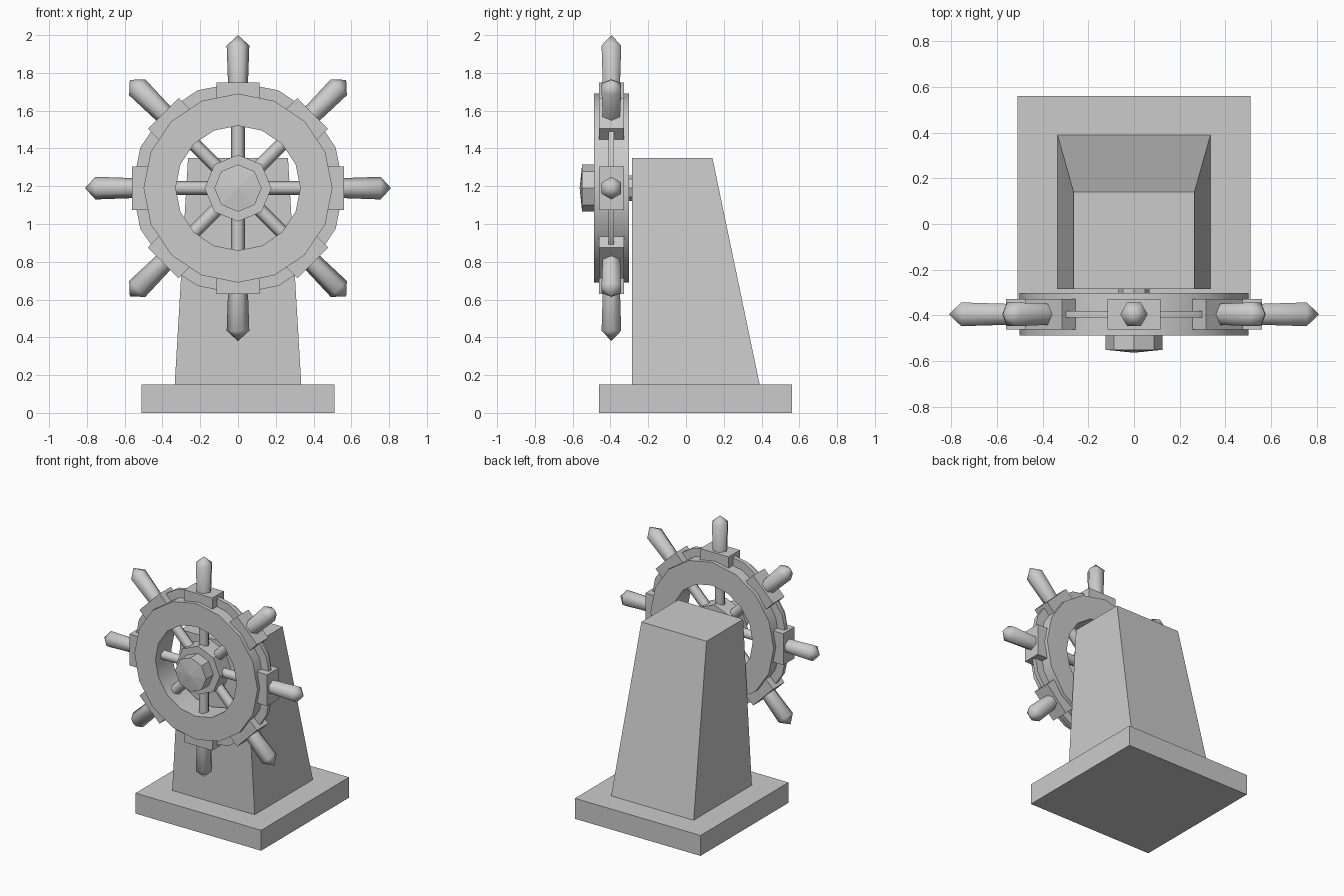
import bpy, bmesh
from math import pi, cos, sin, radians
from mathutils import Matrix, Vector

cube = bpy.data.objects.get("Cube")
if cube:
    bpy.data.objects.remove(cube)

GREY = (0.6, 0.6, 0.6, 1)
grey = bpy.data.materials.new("plain_grey")
grey.use_nodes = True
grey.diffuse_color = GREY
grey.node_tree.nodes["Principled BSDF"].inputs["Base Color"].default_value = GREY

# Wheel frame: local z of turned parts points forward (-y)
CENTRE = Matrix.Translation((0, -0.395, 1.19))
FORWARD = CENTRE @ Matrix.Rotation(pi / 2, 4, 'X')


def finish(name, bm, matrix=Matrix(), smooth=None):
    bmesh.ops.recalc_face_normals(bm, faces=bm.faces)
    mesh = bpy.data.meshes.new(name)
    bm.to_mesh(mesh)
    bm.free()
    mesh.transform(matrix)
    mesh.materials.append(grey)
    obj = bpy.data.objects.new(name, mesh)
    bpy.context.collection.objects.link(obj)
    if smooth:
        bpy.ops.object.select_all(action='DESELECT')
        obj.select_set(True)
        bpy.context.view_layer.objects.active = obj
        bpy.ops.object.shade_smooth_by_angle(angle=radians(smooth))
    return obj


def turned(name, profile, sides, matrix, closed=False, smooth=None):
    """Spin a (radius, height) profile round local z."""
    bm = bmesh.new()
    rings = []
    for r, h in profile:
        if r == 0:
            rings.append([bm.verts.new((0, 0, h))] * sides)
        else:
            angles = [2 * pi * i / sides for i in range(sides)]
            rings.append([bm.verts.new((r * cos(a), r * sin(a), h)) for a in angles])
    pairs = list(zip(rings, rings[1:]))
    if closed:
        pairs.append((rings[-1], rings[0]))
    for low, high in pairs:
        for i in range(sides):
            j = (i + 1) % sides
            corners = dict.fromkeys((low[i], low[j], high[j], high[i]))
            bm.faces.new(list(corners))
    return finish(name, bm, matrix, smooth)


def box(name, low, high, matrix=Matrix(), shape=None):
    bm = bmesh.new()
    bmesh.ops.create_cube(bm, size=1)
    low, high = Vector(low), Vector(high)
    for v in bm.verts:
        v.co = (low + high) / 2 + v.co * (high - low)
        if shape:
            shape(v)
    return finish(name, bm, matrix)


def band(name, outer, inner, half):
    turned(name, [(outer, -half), (outer, half), (inner, half), (inner, -half)],
           16, FORWARD, closed=True, smooth=30)


# Stand: square base and a column with tapered sides and sloping back
def taper(v):
    if v.co.z > 1:
        v.co.x *= 0.79
        if v.co.y > 0:
            v.co.y = 0.14


box("base", (-0.51, -0.46, 0), (0.51, 0.56, 0.15))
box("column", (-0.335, -0.285, 0.15), (0.335, 0.39, 1.35), shape=taper)

# Wheel rim with a thin raised band round its edge
band("rim", 0.5, 0.33, 0.0925)
band("rim_band", 0.56, 0.45, 0.015)

# Hub, front cap and axle
turned("hub", [(0, -0.065), (0.177, -0.065), (0.177, 0.07), (0, 0.07)], 8, FORWARD)
turned("hub_cap", [(0, 0.05), (0.125, 0.05), (0.125, 0.155), (0, 0.168)], 8, FORWARD)
turned("axle", [(0, -0.13), (0.068, -0.13), (0.068, 0), (0, 0)], 8, FORWARD)

# Eight spokes, rim blocks and handles
for k in range(8):
    turn = CENTRE @ Matrix.Rotation(k * pi / 4, 4, 'Y')
    turned(f"spoke_{k}", [(0, 0.1), (0.037, 0.1), (0.037, 0.4), (0, 0.4)],
           6, turn, smooth=65)
    box(f"rim_block_{k}", (-0.115, -0.066, 0.46), (0.115, 0.066, 0.56), turn)
    turned(f"handle_{k}", [(0, 0.5), (0.051, 0.5), (0.06, 0.755), (0, 0.81)],
           6, turn, smooth=65)
